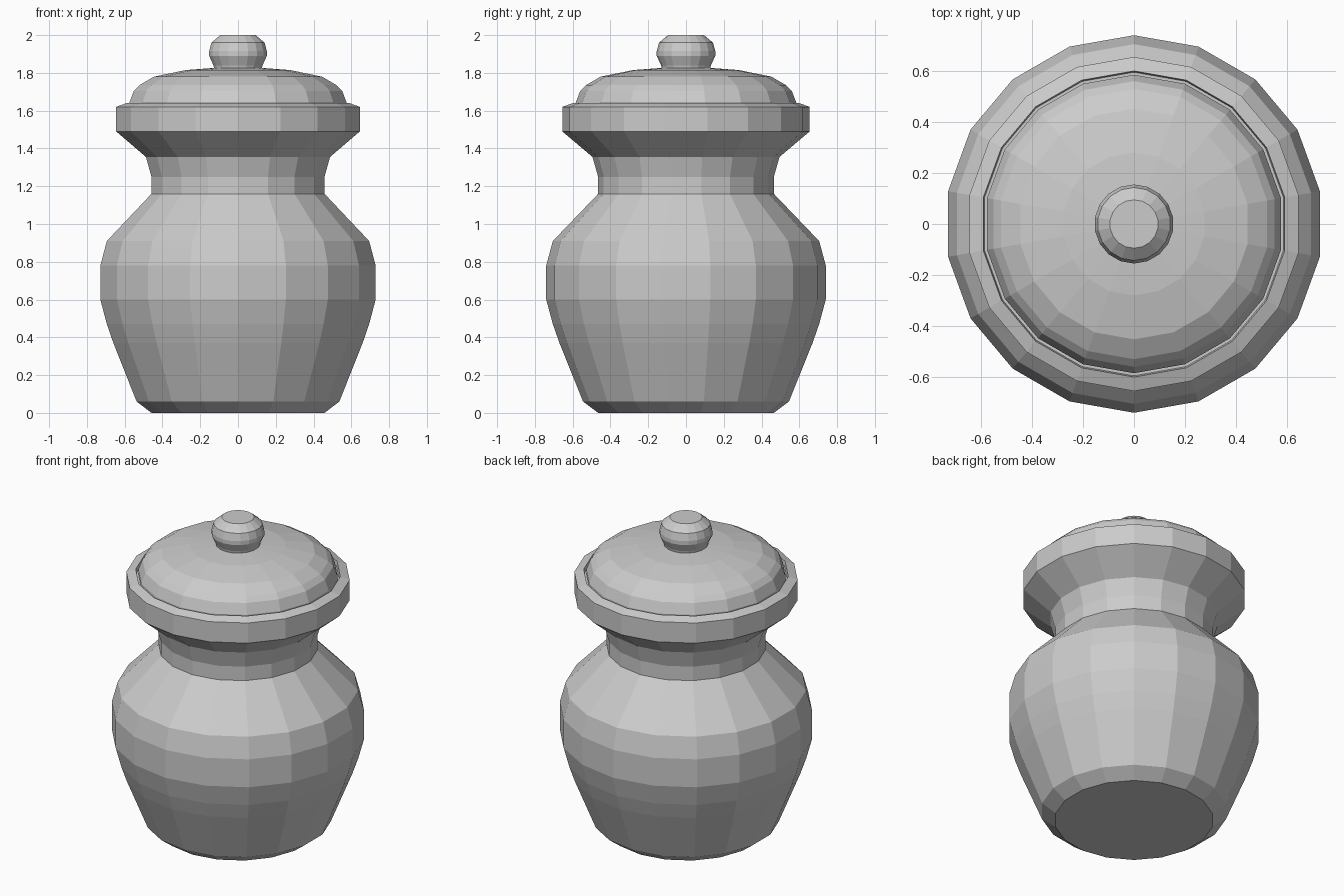
import bpy, bmesh, math

if "Cube" in bpy.data.objects:
    bpy.data.objects.remove(bpy.data.objects["Cube"])

SIDES = 18


def lathe(name, profile):
    """Revolve (radius, z) points, bottom to top, into a flat-faced object."""
    bm = bmesh.new()
    rings = []
    for r, z in profile:
        ring = []
        for i in range(SIDES):
            a = math.pi / 2 + 2 * math.pi * i / SIDES
            ring.append(bm.verts.new((r * math.cos(a), r * math.sin(a), z)))
        rings.append(ring)
    for low, high in zip(rings, rings[1:]):
        for i in range(SIDES):
            j = (i + 1) % SIDES
            bm.faces.new((low[i], low[j], high[j], high[i]))
    # close both ends
    bm.faces.new(rings[0][::-1])
    bm.faces.new(rings[-1])
    bmesh.ops.recalc_face_normals(bm, faces=bm.faces)
    mesh = bpy.data.meshes.new(name)
    bm.to_mesh(mesh)
    bm.free()
    obj = bpy.data.objects.new(name, mesh)
    bpy.context.collection.objects.link(obj)
    return obj


# Pot: belly, neck, flared collar and recessed rim seat
lathe("jar_body", [
    (0.465, 0.0), (0.545, 0.06), (0.67, 0.37), (0.705, 0.47),
    (0.74, 0.60), (0.74, 0.78), (0.705, 0.91), (0.465, 1.16),
    (0.465, 1.25), (0.495, 1.355), (0.655, 1.49), (0.655, 1.62),
    (0.60, 1.64), (0.595, 1.615),
])

# Domed lid
lathe("lid", [
    (0.585, 1.60), (0.585, 1.64), (0.56, 1.705), (0.53, 1.735),
    (0.452, 1.78), (0.28, 1.815), (0.12, 1.827),
])

# Knob on the lid
lathe("lid_knob", [
    (0.125, 1.81), (0.132, 1.84), (0.155, 1.89), (0.155, 1.915),
    (0.143, 1.96), (0.095, 2.0),
])
